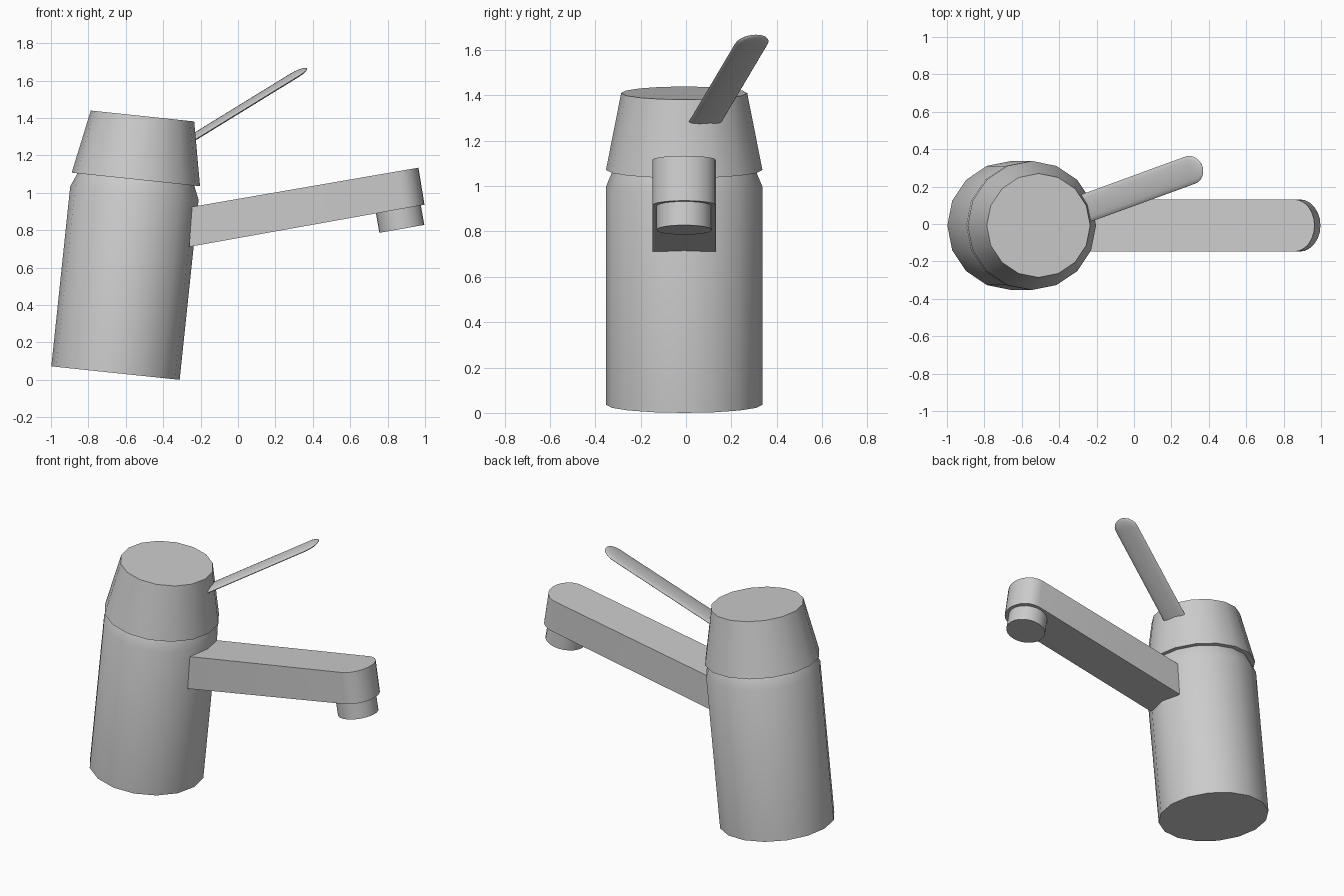
import bpy, bmesh
from math import sin, cos, pi, radians, sqrt
from mathutils import Vector

if "Cube" in bpy.data.objects:
    bpy.data.objects.remove(bpy.data.objects["Cube"])

CY = -0.008  # centre line of body and spout


def loft(name, rings, loc=(0, 0, 0), rot=(0, 0, 0)):
    """Skin a stack of equal-length rings and cap both ends."""
    bm = bmesh.new()
    vs = [[bm.verts.new(p) for p in ring] for ring in rings]
    n = len(vs[0])
    for a, b in zip(vs, vs[1:]):
        for i in range(n):
            j = (i + 1) % n
            bm.faces.new((a[i], a[j], b[j], b[i]))
    bm.faces.new(vs[0][::-1])
    bm.faces.new(vs[-1])
    bmesh.ops.recalc_face_normals(bm, faces=bm.faces)
    me = bpy.data.meshes.new(name)
    bm.to_mesh(me)
    bm.free()
    ob = bpy.data.objects.new(name, me)
    bpy.context.collection.objects.link(ob)
    ob.location, ob.rotation_euler = loc, rot
    bpy.ops.object.select_all(action='DESELECT')
    ob.select_set(True)
    bpy.context.view_layer.objects.active = ob
    bpy.ops.object.shade_smooth_by_angle(angle=radians(35))
    return ob


def turned(name, profile, loc, tilt, n=16):
    """Lathe a (radius, height) profile, leaning it in the xz plane."""
    rings = [[(r * cos(2 * pi * i / n), r * sin(2 * pi * i / n), h)
              for i in range(n)] for r, h in profile]
    return loft(name, rings, loc, (0, radians(tilt), 0))


# Leaning body with recessed neck and tapered cap
turned("faucet_body",
       [(0.345, 0), (0.345, 0.967), (0.314, 1.041), (0.345, 1.041), (0.278, 1.382)],
       (-0.655, CY, 0.036), 6)

# Spout: plan outline with a rounded tip, between sloping bottom and top lines
R, u0 = 0.14, 0.91
outline = [(0, -R)] + [(u0 + (1 - u0) * cos(a), R * sin(a))
                       for a in [-pi / 2 + pi * i / 12 for i in range(13)]] + [(0, R)]


def spout_ring(start, end):
    a, b = Vector(start), Vector(end)
    return [(*(a.lerp(b, u).xy + Vector((0, y))), a.lerp(b, u).z) for u, y in outline]


loft("spout", [spout_ring((-0.261, CY, 0.711), (0.997, CY, 0.936)),
               spout_ring((-0.245, CY, 0.925), (0.965, CY, 1.134))])

# Outlet nozzle under the spout tip
turned("outlet", [(0.122, 0), (0.122, 0.15)], (0.876, CY, 0.807), -10, 24)

# Flat lever with elliptical section and rounded end
W, T, L = 0.077, 0.014, 0.76
stations = [(-0.04, 1), (L - W, 1)]
stations += [(L - W + W * sin(a), cos(a)) for a in [pi / 2 * k / 8 for k in range(1, 8)]]
stations += [(L, 0.04)]
N = 16
rings = [[(u, W * k * cos(2 * pi * i / N), T * k * sin(2 * pi * i / N))
          for i in range(N)] for u, k in stations]
loft("lever", rings, (-0.254, 0.086, 1.286), (0, radians(-30), radians(20)))
